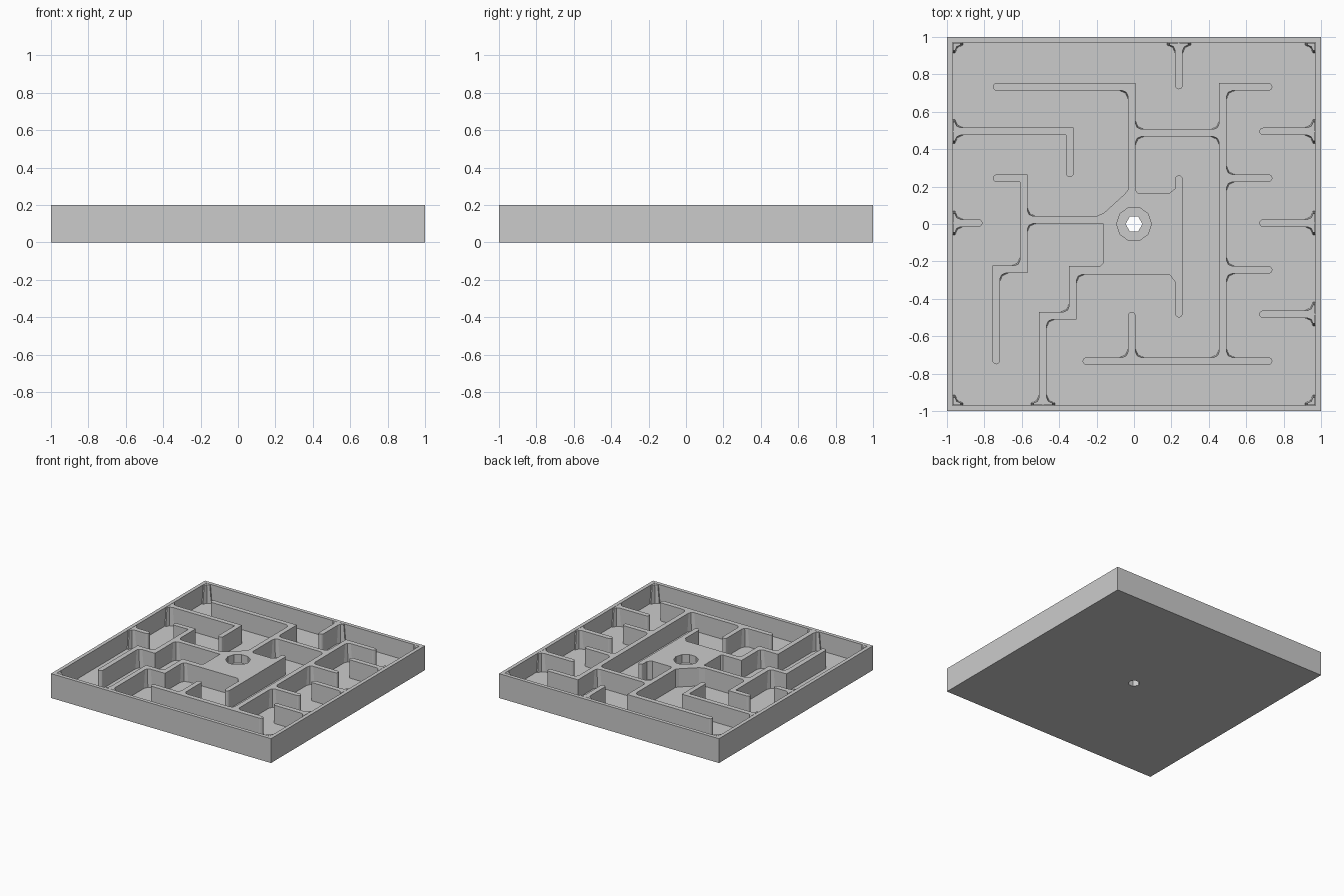
import bpy, bmesh, math
from mathutils import Vector

if "Cube" in bpy.data.objects:
    bpy.data.objects.remove(bpy.data.objects["Cube"])

TOP, FLOOR, HALF = 0.2, 0.05, 0.02
SINK = FLOOR - 0.01      # walls are rooted slightly inside the base

grey = bpy.data.materials.new("plain_grey")
grey.use_nodes = True
grey.diffuse_color = (0.6, 0.6, 0.6, 1)
grey.node_tree.nodes["Principled BSDF"].inputs["Base Color"].default_value = (0.6, 0.6, 0.6, 1)


def finish(bm, name):
    bmesh.ops.recalc_face_normals(bm, faces=bm.faces)
    mesh = bpy.data.meshes.new(name)
    bm.to_mesh(mesh)
    bm.free()
    mesh.materials.append(grey)
    obj = bpy.data.objects.new(name, mesh)
    bpy.context.collection.objects.link(obj)
    return obj


def prism(name, outline, z0=SINK, z1=TOP):
    bm = bmesh.new()
    face = bm.faces.new([bm.verts.new((x, y, z0)) for x, y in outline])
    new = bmesh.ops.extrude_face_region(bm, geom=[face])["geom"]
    verts = [v for v in new if isinstance(v, bmesh.types.BMVert)]
    bmesh.ops.translate(bm, verts=verts, vec=(0, 0, z1 - z0))
    return finish(bm, name)


def circle(radius, sides):
    return [(radius * math.cos(math.tau * i / sides), radius * math.sin(math.tau * i / sides))
            for i in range(sides)]


def wall(name, *points):
    """Thin wall along a path, with mitred corners and rounded ends."""
    p = [Vector(q) for q in points]

    def side(path):
        out = []
        for i in range(1, len(path) - 1):
            a = (path[i] - path[i - 1]).normalized()
            b = (path[i + 1] - path[i]).normalized()
            na, nb = Vector((a.y, -a.x)), Vector((b.y, -b.x))
            out.append(path[i] + HALF * (na + nb) / (1 + na.dot(nb)))
        d = (path[-1] - path[-2]).normalized()
        n = Vector((d.y, -d.x))
        for k in range(7):
            t = math.pi * k / 6
            out.append(path[-1] - d * HALF + HALF * (n * math.cos(t) + d * math.sin(t)))
        return out

    return prism(name, side(p) + side(p[::-1]))


def cut(obj, cutter):
    mod = obj.modifiers.new("hole", "BOOLEAN")
    mod.operation, mod.solver, mod.object = "DIFFERENCE", "EXACT", cutter
    bpy.context.view_layer.objects.active = obj
    bpy.ops.object.modifier_apply(modifier=mod.name)


# Tray with raised rim
bm = bmesh.new()
bmesh.ops.create_cube(bm, size=1)
for v in bm.verts:
    v.co = (v.co.x * 2, v.co.y * 2, (v.co.z + 0.5) * TOP)
top = [f for f in bm.faces if f.normal.z > 0.5]
bmesh.ops.inset_individual(bm, faces=top, thickness=0.043)
for f in top:
    low = bmesh.ops.extrude_discrete_faces(bm, faces=[f])["faces"]
    bmesh.ops.translate(bm, verts=low[0].verts, vec=(0, 0, FLOOR - TOP))
tray = finish(bm, "tray")

# Central plateau
plateau = prism("central_plateau", [
    (-0.165, 0.01), (-0.24, 0.03), (-0.2, 0.042), (-0.16, 0.06), (-0.05, 0.16), (-0.02, 0.2),
    (0.01, 0.18), (0.02, 0.165), (0.19, 0.165), (0.22, 0.19), (0.26, 0.19),
    (0.26, -0.31), (0.22, -0.31), (0.19, -0.27), (-0.28, -0.27), (-0.33, -0.27),
    (-0.33, -0.225), (-0.18, -0.225), (-0.165, -0.21)])

# Maze walls
R = 0.97
wall("back_stub", (0.24, R), (0.24, 0.72))
wall("back_hook", (-0.755, 0.733), (-0.012, 0.733), (-0.012, 0.13))
wall("left_hook", (-R, 0.495), (-0.343, 0.495), (-0.343, 0.25))
wall("cross_link", (-0.02, 0.487), (0.48, 0.487))
wall("right_spine", (0.74, 0.733), (0.475, 0.733), (0.475, -0.74))
for i, y in enumerate((0.495, 0.005, -0.482)):
    wall(f"right_stub_{i}", (0.67, y), (R, y))
for i, y in enumerate((0.245, -0.245)):
    wall(f"spine_branch_{i}", (0.47, y), (0.74, y))
wall("front_bar", (-0.275, -0.733), (0.74, -0.733))
wall("front_bar_post", (-0.012, -0.74), (-0.012, -0.47))
wall("left_stub", (-R, 0.005), (-0.81, 0.005))
wall("left_zigzag", (-0.755, 0.245), (-0.59, 0.245), (-0.59, -0.243),
     (-0.737, -0.243), (-0.737, -0.75))
wall("plateau_link", (-0.595, 0.022), (-0.14, 0.022))
wall("plateau_side", (0.24, 0.26), (0.24, -0.5))
wall("front_zigzag", (-0.2, -0.245), (-0.327, -0.245), (-0.327, -0.49),
     (-0.487, -0.49), (-0.487, -R))


# Corner gussets: small at the top, spreading towards the floor
def gusset(x, y, sx, sy):
    bm = bmesh.new()
    rings = []
    for z, r in ((SINK, 0.045), (TOP, 0.03)):
        pts = [(-0.01, -0.01), (r, -0.01), (r, 0), (r * 0.3, r * 0.3), (0, r), (-0.01, r)]
        rings.append([bm.verts.new((x + sx * a, y + sy * b, z)) for a, b in pts])
    lower, upper = rings
    bm.faces.new(lower)
    bm.faces.new(upper)
    for i in range(6):
        j = (i + 1) % 6
        bm.faces.new((lower[i], lower[j], upper[j], upper[i]))
    finish(bm, "corner_gusset")


E = 0.957
for sx in (-1, 1):
    for sy in (-1, 1):
        gusset(sx * E, sy * E, -sx, -sy)
for s in (-1, 1):
    gusset(0.24 + s * HALF, E, s, -1)
    gusset(-0.487 + s * HALF, -E, s, 1)
    gusset(-0.012 + s * HALF, -0.713, s, 1)
    gusset(0.475 + s * HALF, -0.713, s, 1)
    gusset(0.008, 0.487 + s * HALF, 1, s)
    gusset(0.455, 0.487 + s * HALF, -1, s)
    gusset(-0.57, 0.022 + s * HALF, 1, s)
    for y in (0.495, 0.005, -0.482):
        gusset(E, y + s * HALF, -1, s)
    for y in (0.495, 0.005):
        gusset(-E, y + s * HALF, 1, s)
    for y in (0.245, -0.245):
        gusset(0.495, y + s * HALF, 1, s)
for x, y, sx, sy in ((-0.032, 0.713, -1, -1), (0.495, 0.713, 1, -1),
                     (-0.61, -0.223, -1, 1), (-0.717, -0.263, 1, -1),
                     (-0.347, -0.47, -1, 1), (-0.467, -0.51, 1, -1),
                     (-0.307, -0.27, 1, -1)):
    gusset(x, y, sx, sy)

# Goal hole: wide recess, then a narrow shaft through the base
recess = prism("recess_cutter", circle(0.093, 10), 0.13, 0.3)
shaft = prism("shaft_cutter", circle(0.045, 6), -0.1, 0.3)
cut(plateau, recess)
cut(plateau, shaft)
cut(tray, shaft)
for cutter in (recess, shaft):
    bpy.data.objects.remove(cutter)
